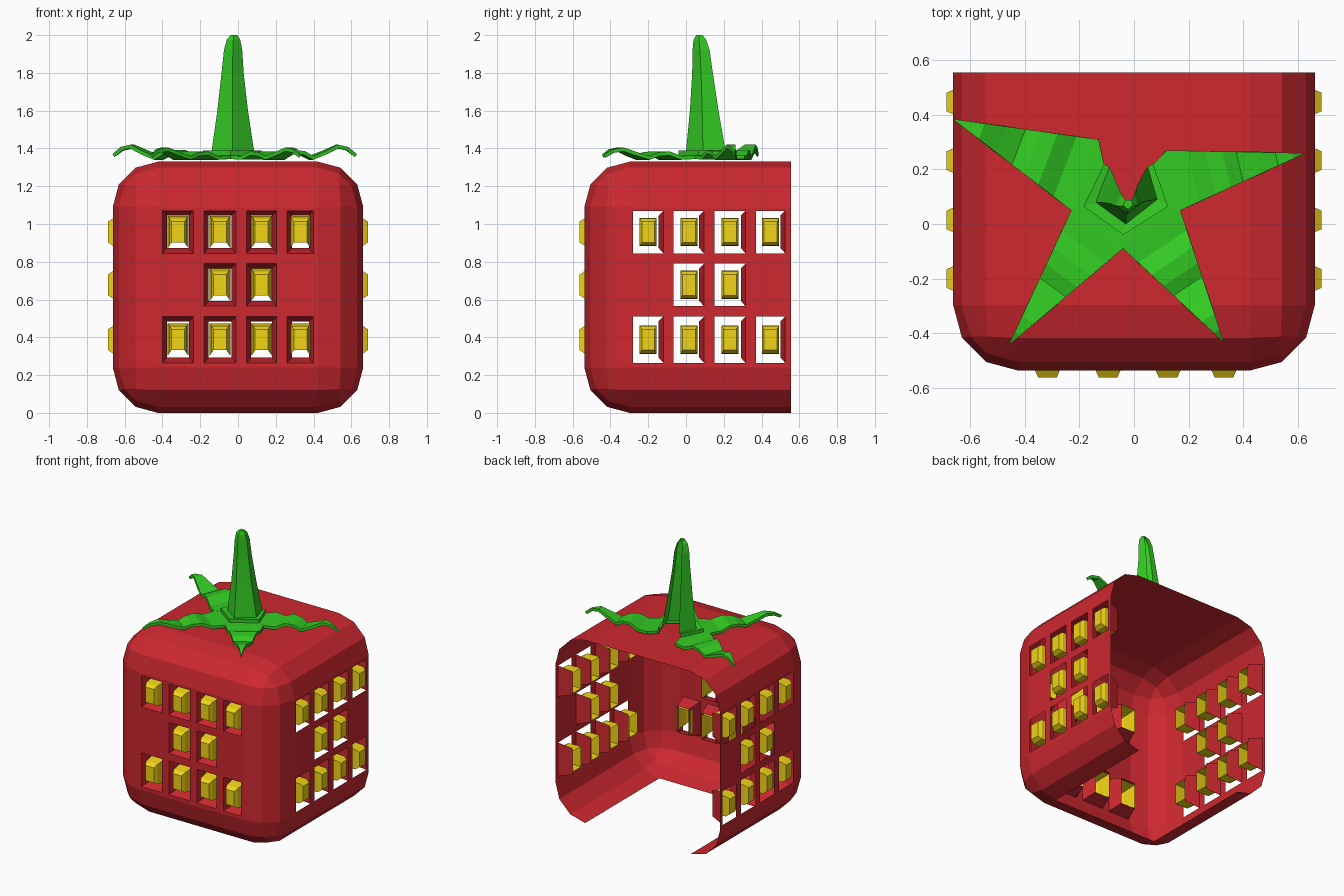
import bpy, bmesh
from mathutils import Vector, Matrix

if "Cube" in bpy.data.objects:
    bpy.data.objects.remove(bpy.data.objects["Cube"])


def material(name, rgb):
    m = bpy.data.materials.new(name)
    m.diffuse_color = (*rgb, 1)
    m.use_nodes = True
    m.node_tree.nodes["Principled BSDF"].inputs["Base Color"].default_value = m.diffuse_color
    return m


RED = material("red", (0.61, 0.021, 0.029))
YELLOW = material("yellow", (0.88, 0.66, 0.008))
GREEN = material("green", (0.033, 0.60, 0.017))


def finish(name, bm, mat):
    me = bpy.data.meshes.new(name)
    bm.to_mesh(me)
    bm.free()
    me.materials.append(mat)
    ob = bpy.data.objects.new(name, me)
    bpy.context.collection.objects.link(ob)
    return ob


def face(bm, pts):
    return bm.faces.new([bm.verts.new(p) for p in pts])


W, FRONT, BACK, H, R = 0.663, -0.538, 0.555, 1.33, 0.24

# Rounded shell, cut open at the back
body = bmesh.new()
bmesh.ops.create_cube(body, size=1, matrix=Matrix.Translation((0, FRONT + 1.07, H / 2))
                      @ Matrix.Diagonal((2 * W, 2.14, H, 1)))
bmesh.ops.bevel(body, geom=body.edges[:], offset=R, segments=3, profile=0.5, affect='EDGES')
bmesh.ops.bisect_plane(body, geom=body.verts[:] + body.edges[:] + body.faces[:],
                       plane_co=(0, BACK, 0), plane_no=(0, 1, 0), clear_outer=True)
body.normal_update()
# Flat walls are replaced by pierced panels; the flat floor is open
flat = [f for f in body.faces
        if abs(f.normal.x) > 0.999 or f.normal.y < -0.999 or f.normal.z < -0.999]
bmesh.ops.delete(body, geom=flat, context='FACES')

seeds = bmesh.new()
ZS = [R, 0.265, 0.51, 0.565, 0.79, 0.845, 1.07, H - R]


def rect(u0, u1, v0, v1):
    return [(u0, v0), (u1, v0), (u1, v1), (u0, v1)]


def seed(place, u, v, back, sides):
    # tapered block poking slightly out of the wall, open behind
    rings = [(*back, 0.10), (0.045, 0.072, 0.0), (0.034, 0.055, -0.025)]
    loops = [[seeds.verts.new(place(a, b, d)) for a, b in rect(u - w, u + w, v - h, v + h)]
             for w, h, d in rings]
    for lo, hi in zip(loops, loops[1:]):
        for i in sides:
            j = (i + 1) % 4
            seeds.faces.new((lo[i], lo[j], hi[j], hi[i]))
    seeds.faces.new(loops[-1])


def panel(place, us, walls, back, sides):
    # place(u, v, depth) maps wall coordinates into space
    for i in range(len(us) - 1):
        for j in range(len(ZS) - 1):
            u0, u1, v0, v1 = us[i], us[i + 1], ZS[j], ZS[j + 1]
            outer = rect(u0, u1, v0, v1)
            if not (i % 2 and j % 2 and (j != 3 or i in (3, 5))):
                face(body, [place(a, b, 0) for a, b in outer])
                continue
            inner = rect(u0 + 0.025, u1 - 0.025, v0 + 0.028, v1 - 0.025)
            for k in walls:
                n = (k + 1) % 4
                face(body, [place(*outer[k], 0), place(*outer[n], 0),
                            place(*inner[n], 0.1), place(*inner[k], 0.1)])
            seed(place, (u0 + u1) / 2, (v0 + v1) / 2, back, sides)


panel(lambda u, v, d: (u, FRONT + d, v),
      [R - W, -0.40, -0.235, -0.18, -0.01, 0.045, 0.205, 0.26, 0.40, W - R],
      range(4), (0.056, 0.086), (1, 2, 3))
side_us = [FRONT + R, -0.28, -0.12, -0.065, 0.095, 0.15, 0.315, 0.37, 0.525, BACK]
for s in (1, -1):
    panel(lambda u, v, d: (s * (W - d), u, v), side_us, [1], (0.045, 0.075), range(4))

bmesh.ops.remove_doubles(body, verts=body.verts[:], dist=0.0005)
bmesh.ops.recalc_face_normals(seeds, faces=seeds.faces[:])
finish("body_shell", body, RED)
finish("seeds", seeds, YELLOW)

# Five-sided stem, open at the back, on a small collar
stem = bmesh.new()
base = [(-0.09, 0.21), (-0.14, 0.08), (-0.03, 0.0), (0.085, 0.09), (0.05, 0.21)]
collar = [(-0.11, 0.22), (-0.185, 0.065), (-0.04, -0.04), (0.125, 0.065), (0.07, 0.22)]
levels = [[Vector((x, y, z)) for x, y in collar] for z in (1.355, 1.39)]
# z, scale, x and y of the section centre
for z, k, cx, cy in [(1.385, 1, -0.03, 0.11), (1.6, 0.72, -0.03, 0.10),
                     (1.8, 0.52, -0.03, 0.09), (1.92, 0.43, -0.027, 0.082),
                     (1.975, 0.32, -0.025, 0.075), (2.0, 0.16, -0.022, 0.072)]:
    levels.append([Vector((cx + (x + 0.03) * k, cy + (y - 0.11) * k, z)) for x, y in base])
for lo, hi in zip(levels, levels[1:]):
    for i in range(4):
        face(stem, [lo[i], lo[i + 1], hi[i + 1], hi[i]])
face(stem, levels[-1])
bmesh.ops.remove_doubles(stem, verts=stem.verts[:], dist=0.0005)
finish("stem", stem, GREEN)

# Wavy leaves: four points of a star around the collar
leaves = bmesh.new()
notch = [(-0.13, 0.31), (-0.23, 0.05), (-0.04, -0.09), (0.17, 0.05), (0.12, 0.27)]
tips = [(-0.665, 0.385), (-0.46, -0.445), (0.33, -0.435), (0.63, 0.26)]
wave = [(0, 1.365), (0.15, 1.36), (0.28, 1.392), (0.4, 1.386), (0.5, 1.36),
        (0.64, 1.388), (0.78, 1.42), (0.9, 1.408), (1, 1.37)]
for i, tip in enumerate(tips):
    amp = 1 if i in (0, 3) else 0.75
    a, b, t = Vector(notch[i]), Vector(notch[i + 1]), Vector(tip)
    rows = []
    for f, z in wave:
        z = 1.36 + (z - 1.36) * amp
        rows.append([(*a.lerp(t, f), z), (*b.lerp(t, f), z)])
    for lo, hi in zip(rows, rows[1:-1]):
        face(leaves, [lo[0], lo[1], hi[1], hi[0]])
    face(leaves, [rows[-2][0], rows[-2][1], rows[-1][0]])
    face(leaves, [(*collar[i], 1.365), (*collar[i + 1], 1.365), rows[0][1], rows[0][0]])
bmesh.ops.remove_doubles(leaves, verts=leaves.verts[:], dist=0.0005)
bmesh.ops.recalc_face_normals(leaves, faces=leaves.faces[:])
leaves.normal_update()
if sum(f.normal.z for f in leaves.faces) < 0:
    bmesh.ops.reverse_faces(leaves, faces=leaves.faces[:])
ob = finish("leaves", leaves, GREEN)
thick = ob.modifiers.new("thickness", 'SOLIDIFY')
thick.thickness = 0.02
thick.offset = -1
